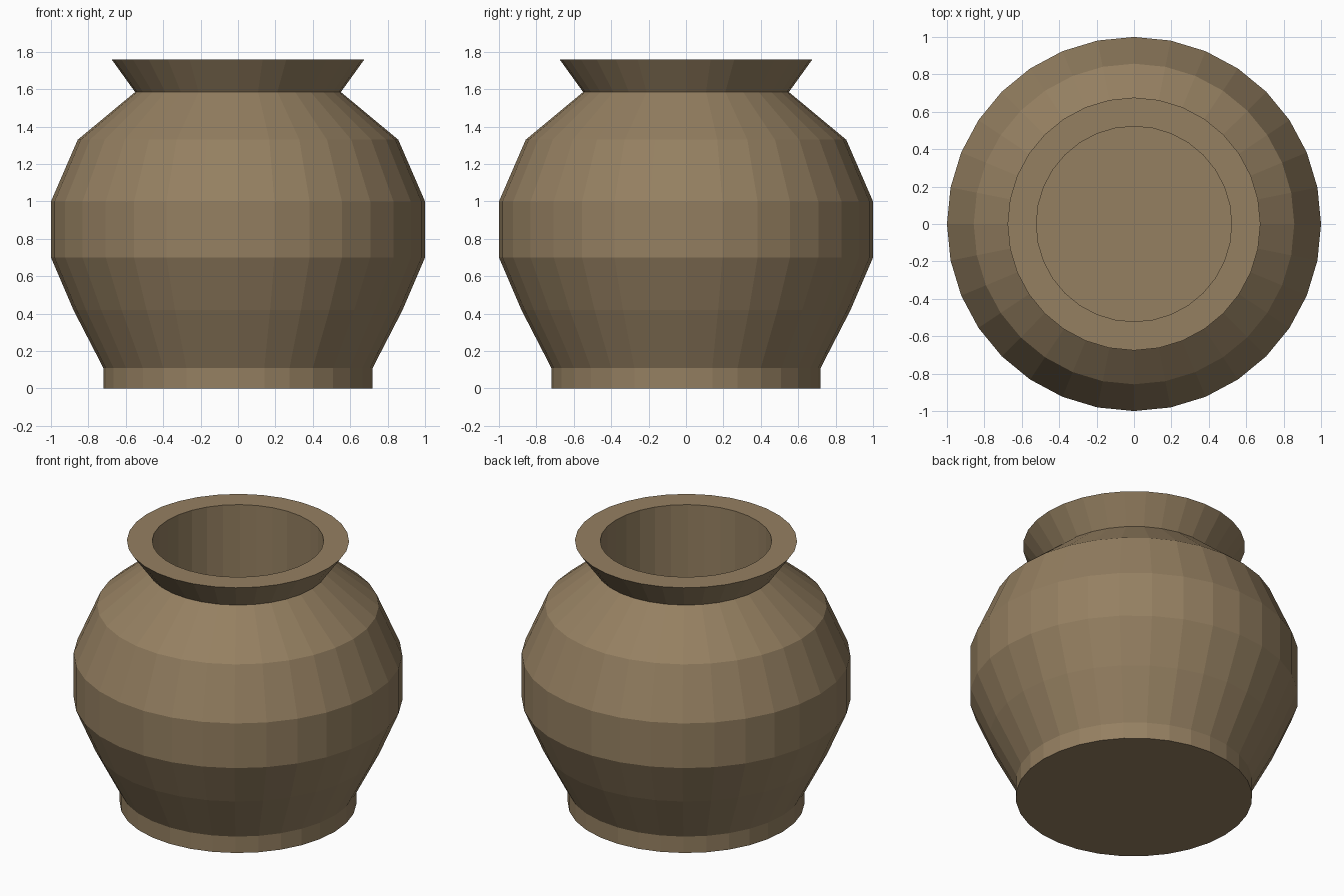
import bpy, bmesh
from math import cos, sin, tau

if "Cube" in bpy.data.objects:
    bpy.data.objects.remove(bpy.data.objects["Cube"])

SIDES = 32

# Closed pot section: outer foot, belly, shoulder, neck, lip, then the inner bore
profile = [
    (0.72, 0.0), (0.72, 0.11), (0.88, 0.42), (1.0, 0.70), (1.0, 1.0),
    (0.857, 1.33), (0.55, 1.585), (0.676, 1.76), (0.522, 1.76), (0.522, 0.11),
]


def lathe(name, points, sides):
    bm = bmesh.new()
    rings = [[bm.verts.new((r * cos(tau * i / sides), r * sin(tau * i / sides), z))
              for i in range(sides)] for r, z in points]
    for low, high in zip(rings, rings[1:]):
        for i in range(sides):
            j = (i + 1) % sides
            bm.faces.new((low[i], low[j], high[j], high[i]))
    # Underside and inner floor
    bm.faces.new(rings[0][::-1])
    bm.faces.new(rings[-1])
    mesh = bpy.data.meshes.new(name)
    bm.to_mesh(mesh)
    bm.free()
    obj = bpy.data.objects.new(name, mesh)
    bpy.context.collection.objects.link(obj)
    return obj


pot = lathe("clay_pot", profile, SIDES)

# Tan clay
clay = bpy.data.materials.new("clay")
clay.diffuse_color = (0.30, 0.215, 0.12, 1.0)
clay.use_nodes = True
clay.node_tree.nodes["Principled BSDF"].inputs["Base Color"].default_value = clay.diffuse_color
pot.data.materials.append(clay)
